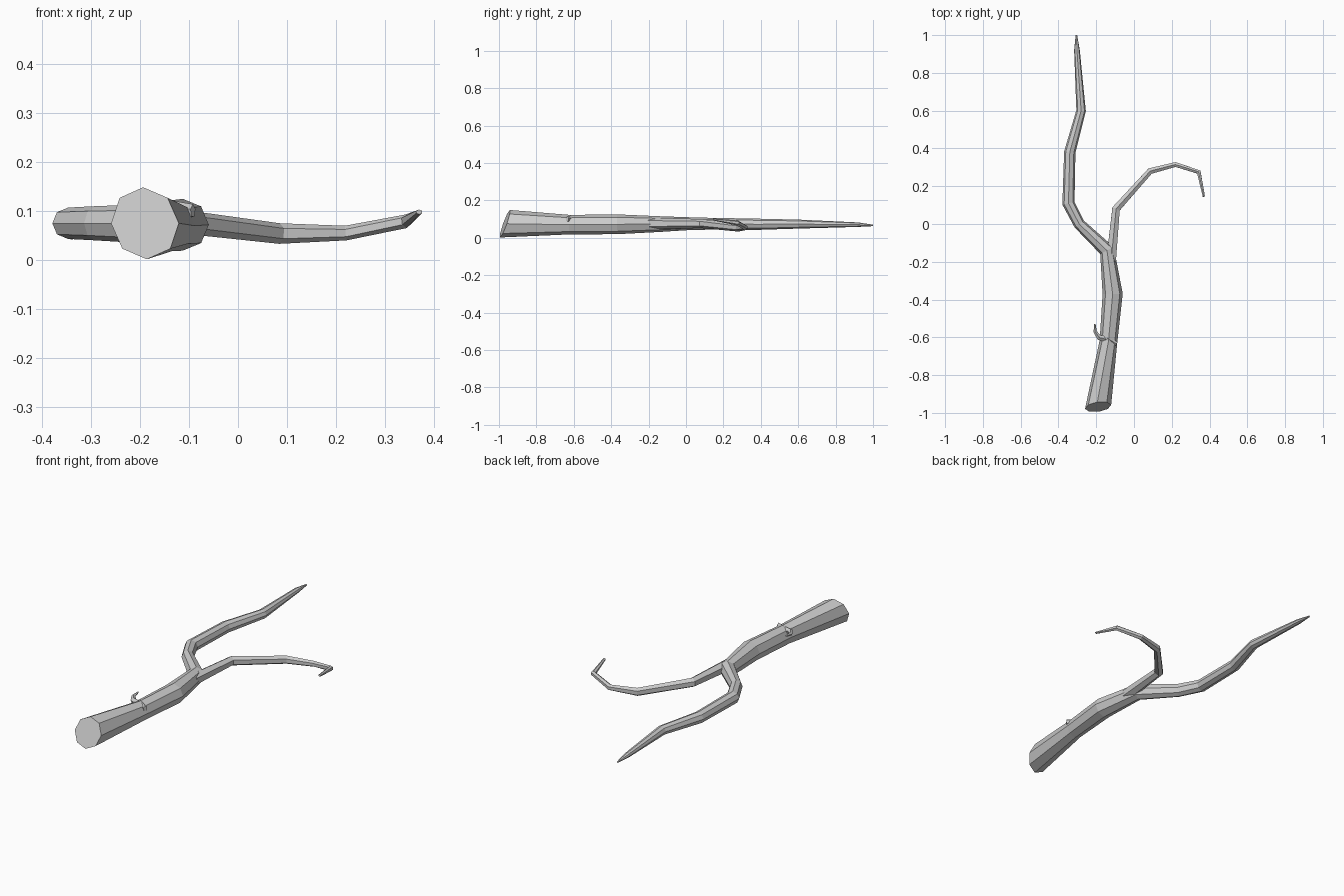
import bpy, math
from mathutils import Vector

cube = bpy.data.objects.get("Cube")
if cube:
    bpy.data.objects.remove(cube)

bark = bpy.data.materials.new("grey_bark")
bark.use_nodes = True
bark.diffuse_color = (0.6, 0.6, 0.6, 1)
bark.node_tree.nodes["Principled BSDF"].inputs["Base Color"].default_value = (0.6, 0.6, 0.6, 1)


def limb(name, path, sides, start_normal=None):
    """Faceted tapering tube through (x, y, z, half width, half height) stations."""
    pts = [Vector(p[:3]) for p in path]
    last = len(pts) - 1
    verts, faces = [], []
    for i, p in enumerate(path):
        ahead = (pts[min(i + 1, last)] - pts[min(i, last - 1)]).normalized()
        behind = (pts[max(i, 1)] - pts[max(i - 1, 0)]).normalized()
        along = (ahead + behind).normalized()
        if i == 0 and start_normal:
            along = Vector(start_normal).normalized()
        side = along.cross(Vector((0, 0, 1))).normalized()
        up = side.cross(along)
        # widen the mitred ring so the tube keeps its thickness round a bend
        mitre = 1 / max(along.dot(ahead), 0.7) if 0 < i < last else 1
        for k in range(sides):
            a = 2 * math.pi * k / sides
            verts.append(pts[i] + side * math.sin(a) * p[3] * mitre + up * math.cos(a) * p[4])
    for i in range(last):
        for k in range(sides):
            a, b = i * sides + k, i * sides + (k + 1) % sides
            faces.append((a, b, b + sides, a + sides))
    faces.append(tuple(reversed(range(sides))))
    faces.append(tuple(range(last * sides, (last + 1) * sides)))
    mesh = bpy.data.meshes.new(name)
    mesh.from_pydata(verts, [], faces)
    mesh.materials.append(bark)
    # make all faces point outwards
    import bmesh
    bm = bmesh.new()
    bm.from_mesh(mesh)
    bmesh.ops.recalc_face_normals(bm, faces=bm.faces)
    bm.to_mesh(mesh)
    bm.free()
    obj = bpy.data.objects.new(name, mesh)
    bpy.context.collection.objects.link(obj)
    return obj


# Trunk running on into the long branch
limb("trunk_and_long_branch", [
    (-0.19, -0.968, 0.075, 0.07, 0.078),
    (-0.135, -0.62, 0.07, 0.047, 0.052),
    (-0.113, -0.37, 0.072, 0.053, 0.053),
    (-0.143, -0.14, 0.073, 0.038, 0.042),
    (-0.29, 0.0, 0.075, 0.03, 0.035),
    (-0.347, 0.11, 0.075, 0.032, 0.032),
    (-0.34, 0.38, 0.072, 0.03, 0.03),
    (-0.28, 0.6, 0.073, 0.025, 0.024),
    (-0.302, 0.92, 0.07, 0.015, 0.012),
    (-0.305, 1.0, 0.066, 0.004, 0.004),
], 8, (-0.15, 1, -0.36))

# Hooked side branch
limb("hooked_branch", [
    (-0.122, -0.2, 0.076, 0.03, 0.032),
    (-0.095, 0.08, 0.076, 0.023, 0.024),
    (0.085, 0.28, 0.054, 0.018, 0.021),
    (0.22, 0.315, 0.055, 0.014, 0.015),
    (0.343, 0.275, 0.079, 0.011, 0.014),
    (0.37, 0.145, 0.098, 0.007, 0.005),
], 6)

# Small bent twig and broken knot on the trunk
limb("twig", [
    (-0.125, -0.615, 0.095, 0.022, 0.022),
    (-0.185, -0.6, 0.105, 0.014, 0.014),
    (-0.206, -0.57, 0.11, 0.009, 0.009),
    (-0.207, -0.53, 0.115, 0.004, 0.004),
], 5)
limb("knot", [
    (-0.14, -0.605, 0.1, 0.02, 0.022),
    (-0.092, -0.635, 0.1, 0.01, 0.014),
], 5)
